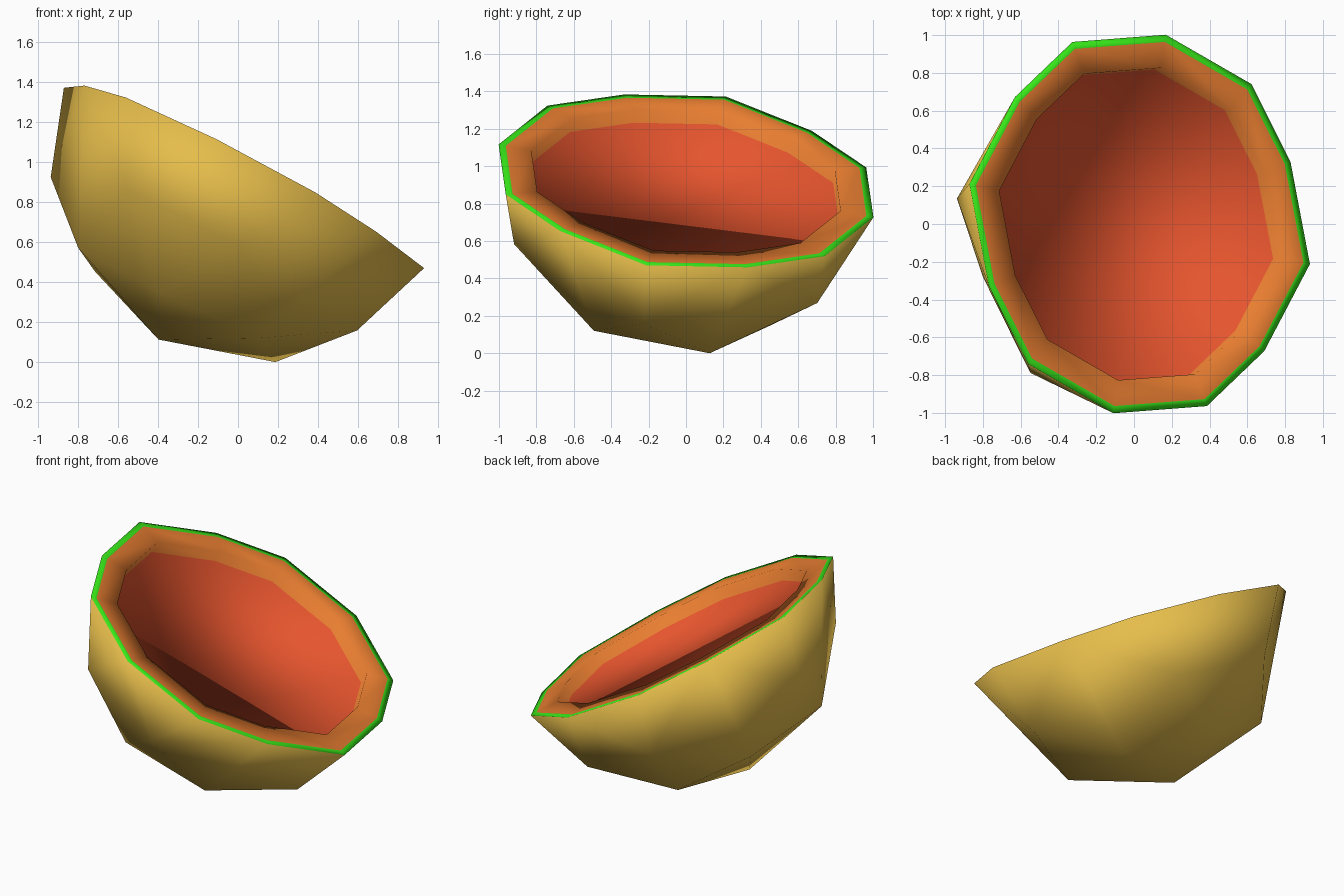
import bpy, bmesh
from mathutils import Matrix, Vector

cube = bpy.data.objects.get("Cube")
if cube:
    bpy.data.objects.remove(cube, do_unlink=True)


def material(name, colour):
    m = bpy.data.materials.new(name)
    m.use_nodes = True
    m.diffuse_color = (*colour, 1)
    m.node_tree.nodes["Principled BSDF"].inputs["Base Color"].default_value = (*colour, 1)
    return m


RIND, GREEN, ORANGE, RED = range(4)
palette = [
    material("yellow rind", (0.79, 0.51, 0.07)),
    material("green edge", (0.04, 0.83, 0.01)),
    material("orange flesh", (0.80, 0.205, 0.03)),
    material("red centre", (0.79, 0.09, 0.027)),
]

RADIUS = 1.03
bm = bmesh.new()
bmesh.ops.create_icosphere(bm, subdivisions=2, radius=RADIUS)

# Turn a mirror plane of the sphere level, then keep the lower half
side = Vector((0.8507, 0, -0.5257))
along = Vector((-0.5257, 0, -0.8507))
bm.transform(Matrix((side, along, (0, 1, 0))).to_4x4())
bmesh.ops.bisect_plane(bm, geom=bm.verts[:] + bm.edges[:] + bm.faces[:], dist=0.001,
                       plane_co=(0, 0, 0), plane_no=(0, 0, 1), clear_outer=True)

# Flatten the points nearest the cut into the rim and make the body shallower
for v in bm.verts:
    v.co.z = v.co.z + 0.11 if v.co.z < -0.4 else 0
bmesh.ops.remove_doubles(bm, verts=bm.verts[:], dist=0.01)

# Close the cut
rim = [e for e in bm.edges if e.is_boundary]
cap = bmesh.ops.contextual_create(bm, geom=rim)["faces"][0]
bmesh.ops.recalc_face_normals(bm, faces=bm.faces[:])


def step(face, scale, drop, index):
    """Extrude the cap inward or downward and colour the new band."""
    new = bmesh.ops.extrude_discrete_faces(bm, faces=[face])["faces"][0]
    for v in new.verts:
        v.co = (v.co.x * scale, v.co.y * scale, v.co.z - drop)
    for e in new.edges:
        for f in e.link_faces:
            if f != new:
                f.material_index = index
    return new


# Green edge, orange ring, orange step, red floor
cap = step(cap, 0.962, 0, GREEN)
cap = step(cap, 0.825 / 0.962, 0, ORANGE)
cap = step(cap, 1, 0.08, ORANGE)
cap.material_index = RED

# Tilt the half fruit and rest it on the ground
across = Vector((0.875, -0.206, -0.438)).normalized()
normal = across.cross(Vector((0.137, 0.98, -0.191))).normalized()
tilt = Matrix((across, normal.cross(across), normal)).transposed().to_4x4()
bm.transform(Matrix.Translation((0.03, 0, 0.925)) @ tilt)
low = min(v.co.z for v in bm.verts)
bmesh.ops.translate(bm, verts=bm.verts[:], vec=(0, 0, -low))
bmesh.ops.recalc_face_normals(bm, faces=bm.faces[:])
for f in bm.faces:
    f.smooth = True

mesh = bpy.data.meshes.new("half_fruit")
bm.to_mesh(mesh)
bm.free()
for m in palette:
    mesh.materials.append(m)
bpy.context.scene.collection.objects.link(bpy.data.objects.new("half_fruit", mesh))
